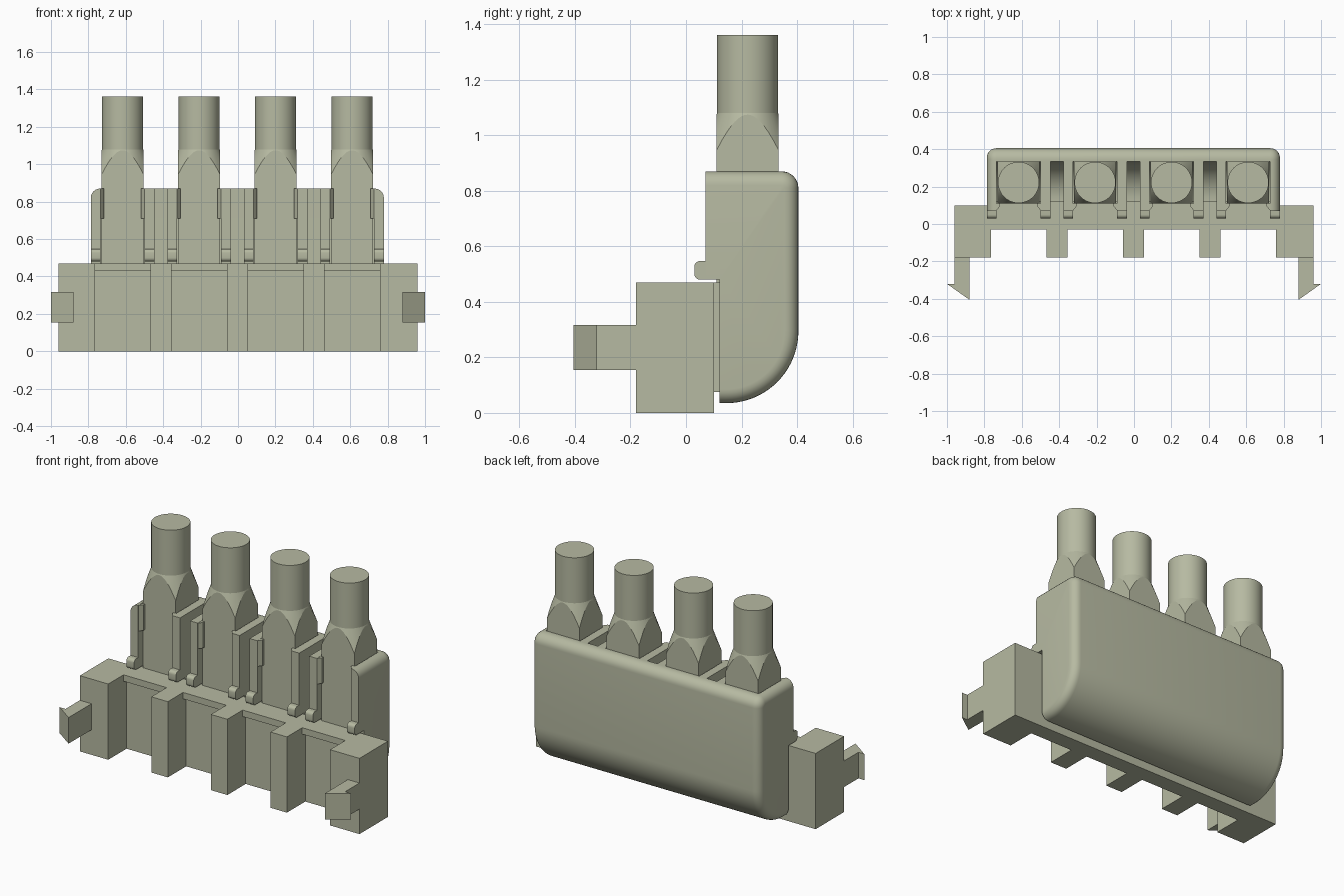
import bpy, bmesh, math
from mathutils import Vector

old = bpy.data.objects.get("Cube")
if old:
    bpy.data.objects.remove(old, do_unlink=True)

# Single plastic colour
COLOR = (0.47, 0.49, 0.36, 1.0)
mat = bpy.data.materials.new("sage_grey_plastic")
mat.use_nodes = True
mat.diffuse_color = COLOR
mat.node_tree.nodes["Principled BSDF"].inputs["Base Color"].default_value = COLOR

CENTERS = [-0.617 + 0.409 * i for i in range(4)]   # connector positions
POCKET, WALL = 0.1175, 0.17                        # pocket half width, outer wall half width


def finish(name, bm):
    bmesh.ops.recalc_face_normals(bm, faces=bm.faces)
    me = bpy.data.meshes.new(name)
    bm.to_mesh(me)
    bm.free()
    me.materials.append(mat)
    ob = bpy.data.objects.new(name, me)
    bpy.context.collection.objects.link(ob)
    return ob


def prism(bm, pts, axis, lo, hi):
    """Extrude a 2D outline: axis 'x' takes (y, z) points, axis 'z' takes (x, y) points."""
    if axis == 'x':
        vs = [bm.verts.new((lo, a, b)) for a, b in pts]
        d = (hi - lo, 0, 0)
    else:
        vs = [bm.verts.new((a, b, lo)) for a, b in pts]
        d = (0, 0, hi - lo)
    face = bm.faces.new(vs)
    ext = bmesh.ops.extrude_face_region(bm, geom=[face])
    moved = [g for g in ext["geom"] if isinstance(g, bmesh.types.BMVert)]
    bmesh.ops.translate(bm, vec=d, verts=moved)


def rect(a0, a1, b0, b1):
    return [(a0, b0), (a1, b0), (a1, b1), (a0, b1)]


def arc(cx, cy, r, a0, a1, n):
    return [(cx + r * math.cos(math.radians(a0 + (a1 - a0) * i / n)),
             cy + r * math.sin(math.radians(a0 + (a1 - a0) * i / n))) for i in range(n + 1)]


def boolean(ob, cutter, operation):
    m = ob.modifiers.new("cut", 'BOOLEAN')
    m.operation, m.solver, m.object = operation, 'EXACT', cutter
    bpy.context.view_layer.objects.active = ob
    bpy.ops.object.modifier_apply(modifier=m.name)
    bpy.data.objects.remove(cutter, do_unlink=True)


def smooth(ob, angle):
    bpy.ops.object.select_all(action='DESELECT')
    ob.select_set(True)
    bpy.context.view_layer.objects.active = ob
    bpy.ops.object.shade_smooth_by_angle(angle=math.radians(angle))


# Base block with four undercut front notches
bm = bmesh.new()
prism(bm, rect(-0.18, 0.10, 0, 0.47), 'x', -0.96, 0.96)
base = finish("base_block", bm)
bm = bmesh.new()
notch = [(-0.3, -0.1), (0.0, -0.1), (0.0, 0.43), (-0.03, 0.43), (-0.03, 0.6), (-0.3, 0.6)]
for c in CENTERS:
    prism(bm, notch, 'x', c - 0.148, c + 0.148)
boolean(base, finish("notch_cutter", bm), 'DIFFERENCE')

# Barbed latch arms at both ends
for side, s in (("left", 1), ("right", -1)):
    bm = bmesh.new()
    outline = [(0.96, -0.18), (0.96, -0.32), (1.0, -0.32), (0.88, -0.405), (0.88, -0.18)]
    prism(bm, [(s * x, y) for x, y in outline], 'z', 0.155, 0.317)
    finish(side + "_latch", bm)

# Thin web joining base and housing
x0, x1 = CENTERS[0] - WALL, CENTERS[3] + WALL
bm = bmesh.new()
prism(bm, rect(0.10, 0.12, 0.075, 0.47), 'x', x0 + 0.03, x1 - 0.03)
finish("joining_web", bm)

# Housing: side outline extruded, end edges rounded
outline = [(0.07, 0.87), (0.07, 0.48), (0.12, 0.48), (0.12, 0.035)]
outline += arc(0.145, 0.295, 0.26, -90, 0, 20) + arc(0.345, 0.81, 0.06, 0, 90, 8)
bm = bmesh.new()
prism(bm, outline, 'x', x0, x1)
ends = []
for e in bm.edges:
    a, b = e.verts
    on_end = abs(a.co.x - b.co.x) < 1e-5
    front = max(a.co.y, b.co.y) < 0.121
    if on_end and not front:
        ends.append(e)
bmesh.ops.recalc_face_normals(bm, faces=bm.faces)
bmesh.ops.bevel(bm, geom=ends, offset=0.05, segments=6, profile=0.5, affect='EDGES')
housing = finish("housing", bm)

# Pockets and the slots between them follow the curved floor
inner = [(0.0, 1.0), (0.0, 0.105)] + arc(0.13, 0.31, 0.205, -90, 0, 16) + [(0.335, 1.0)]
bm = bmesh.new()
for c in CENTERS:
    prism(bm, inner, 'x', c - POCKET, c + POCKET)
for a, b in zip(CENTERS, CENTERS[1:]):
    prism(bm, inner, 'x', a + WALL, b - WALL)
boolean(housing, finish("pocket_cutter", bm), 'DIFFERENCE')
smooth(housing, 30)

# Rounded hooks at the foot of each wall, and retaining lips near the top
hooks, lips = bmesh.new(), bmesh.new()
hook = [(0.09, 0.48), (0.09, 0.547)] + arc(0.05, 0.527, 0.02, 90, 180, 5) \
    + arc(0.05, 0.50, 0.02, 180, 270, 5)
for c in CENTERS:
    for s in (-1, 1):
        lo, hi = sorted((c + s * POCKET, c + s * WALL))
        prism(hooks, hook, 'x', lo, hi)
        wedge = [(c + s * (POCKET + 0.01), 0.072), (c + s * POCKET, 0.072),
                 (c + s * (POCKET - 0.018), 0.095), (c + s * (POCKET - 0.018), 0.109),
                 (c + s * (POCKET + 0.01), 0.109)]
        prism(lips, wedge, 'z', 0.71, 0.869)
smooth(finish("wall_hooks", hooks), 30)
finish("retaining_lips", lips)

# Terminals: turned shape trimmed to a square shank
PROFILE = [(0.18, 0.25), (0.18, 0.886), (0.11, 1.08), (0.11, 1.362)]
SEG = 64
for i, c in enumerate(CENTERS):
    bm = bmesh.new()
    rings = [[bm.verts.new((c + r * math.cos(2 * math.pi * k / SEG),
                            0.222 + r * math.sin(2 * math.pi * k / SEG), z))
              for k in range(SEG)] for r, z in PROFILE]
    for a, b in zip(rings, rings[1:]):
        for k in range(SEG):
            j = (k + 1) % SEG
            bm.faces.new((a[k], a[j], b[j], b[k]))
    bm.faces.new(rings[0])
    bm.faces.new(rings[-1])
    pin = finish("terminal_%d" % (i + 1), bm)
    bm = bmesh.new()
    prism(bm, rect(0.222 - 0.112, 0.222 + 0.112, 0.3, 1.5), 'x', c - 0.112, c + 0.112)
    boolean(pin, finish("shank_trim", bm), 'INTERSECT')
    smooth(pin, 15)
